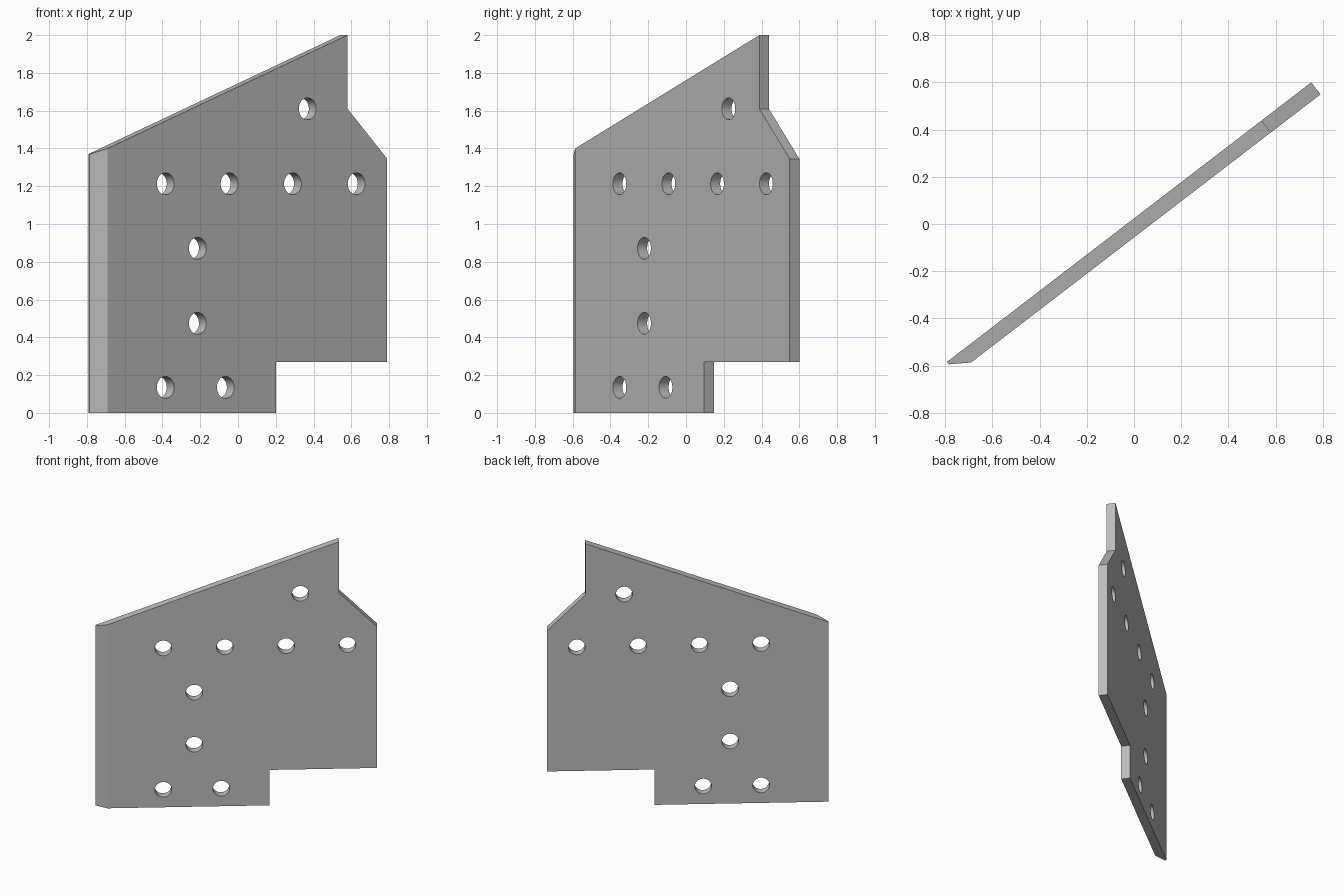
import bpy, bmesh, math
from mathutils import Vector

cube = bpy.data.objects.get("Cube")
if cube:
    bpy.data.objects.remove(cube, do_unlink=True)

ANGLE = math.radians(37.5)
C = math.cos(ANGLE)
THICK = 0.064
HOLE_R = 0.058

grey = bpy.data.materials.new("plate_grey")
grey.use_nodes = True
grey.diffuse_color = (0.5, 0.5, 0.5, 1)
grey.node_tree.nodes["Principled BSDF"].inputs["Base Color"].default_value = (0.5, 0.5, 0.5, 1)


def make_object(name, bm):
    bmesh.ops.recalc_face_normals(bm, faces=bm.faces)
    mesh = bpy.data.meshes.new(name)
    bm.to_mesh(mesh)
    bm.free()
    mesh.materials.append(grey)
    obj = bpy.data.objects.new(name, mesh)
    bpy.context.collection.objects.link(obj)
    return obj


def prism(bm, points, y0, y1):
    """Extrude an x-z outline from y0 to y1."""
    face = bm.faces.new([bm.verts.new((x, y0, z)) for x, z in points])
    new = bmesh.ops.extrude_face_region(bm, geom=[face])["geom"]
    verts = [g for g in new if isinstance(g, bmesh.types.BMVert)]
    bmesh.ops.translate(bm, verts=verts, vec=(0, y1 - y0, 0))


# Plate outline, front face on local y = 0
outline = [(-0.95, 0), (0.2 / C, 0), (0.2 / C, 0.27), (0.79 / C, 0.27),
           (0.79 / C, 1.345), (0.58 / C, 1.61), (0.58 / C, 2.0), (-0.95, 1.37)]
bm = bmesh.new()
prism(bm, outline, 0, THICK)

# Long bevel along the left front edge
bevel_dir = Vector((-0.08, 0.0514, 0))
bmesh.ops.bisect_plane(bm, geom=bm.verts[:] + bm.edges[:] + bm.faces[:],
                       plane_co=(-0.87, 0, 0),
                       plane_no=(-bevel_dir.y, bevel_dir.x, 0), clear_outer=True)
bmesh.ops.holes_fill(bm, edges=[e for e in bm.edges if e.is_boundary])
plate = make_object("gusset_plate", bm)

# Bolt holes
holes = [(x, 1.213) for x in (-0.384, -0.046, 0.29, 0.627)]
holes += [(0.368, 1.61), (-0.214, 0.872), (-0.214, 0.474), (-0.384, 0.135), (-0.066, 0.135)]
bm = bmesh.new()
for x, z in holes:
    ring = [math.tau * i / 32 for i in range(32)]
    prism(bm, [(x / C + HOLE_R * math.cos(a), z + HOLE_R * math.sin(a)) for a in ring],
          -0.1, 0.2)
cutter = make_object("hole_cutter", bm)
cutter.hide_render = True

mod = plate.modifiers.new("bolt_holes", 'BOOLEAN')
mod.operation = 'DIFFERENCE'
mod.solver = 'EXACT'
mod.object = cutter
bpy.ops.object.select_all(action='DESELECT')
plate.select_set(True)
bpy.context.view_layer.objects.active = plate
bpy.ops.object.modifier_apply(modifier=mod.name)
bpy.data.objects.remove(cutter, do_unlink=True)
bpy.ops.object.shade_smooth_by_angle(angle=math.radians(20))

# Turn the plate into place
plate.rotation_euler.z = ANGLE
plate.location.y = -0.057
